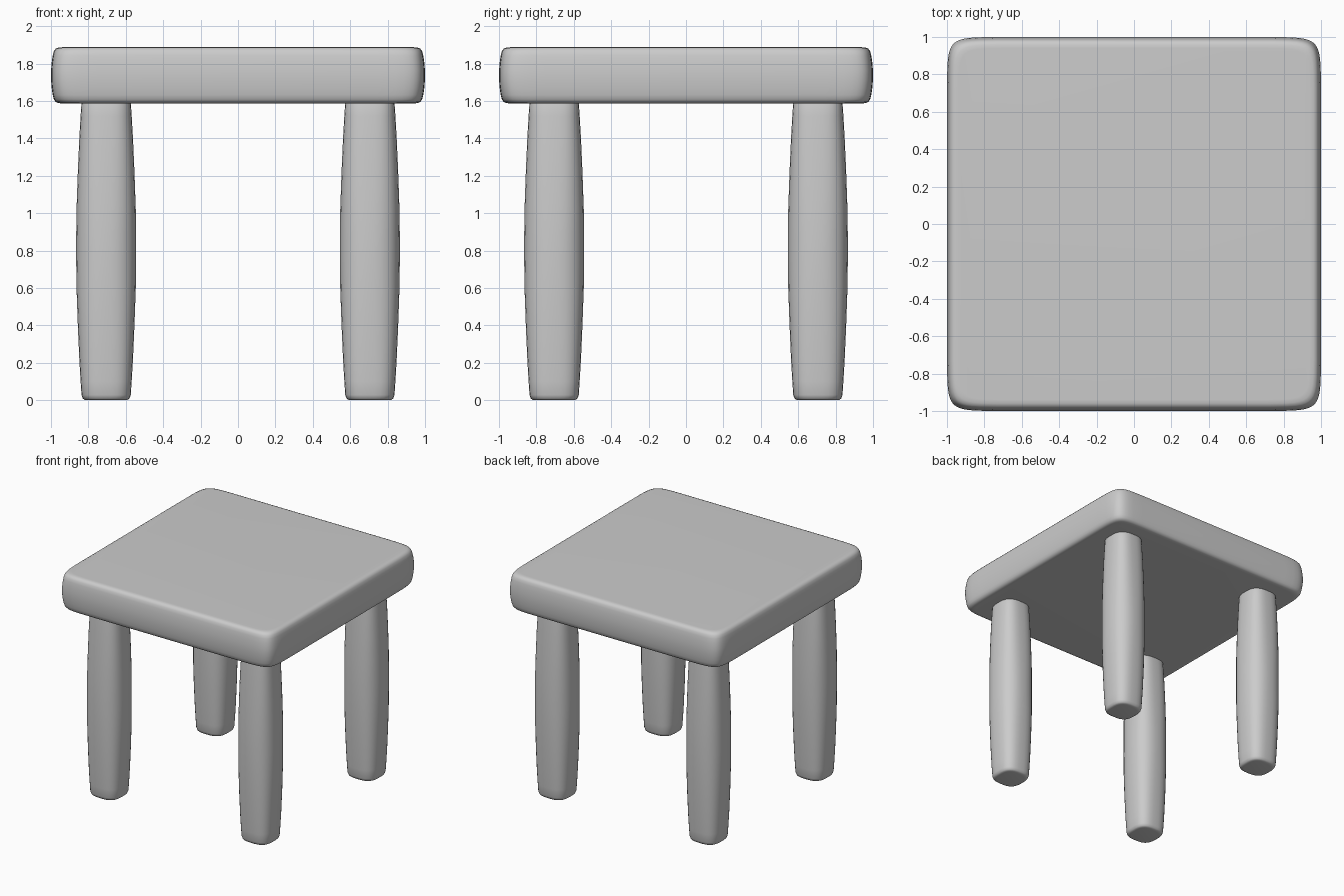
import bpy, bmesh
from math import sin, cos, pi, copysign

if "Cube" in bpy.data.objects:
    bpy.data.objects.remove(bpy.data.objects["Cube"])


def rounded_ring(r, n, z, count):
    """Rounded-square cross-section; a higher n is squarer."""
    pts = []
    for i in range(count):
        t = 2 * pi * (i + 0.5) / count
        c, s = cos(t), sin(t)
        pts.append((r * copysign(abs(c) ** (2 / n), c),
                    r * copysign(abs(s) ** (2 / n), s), z))
    return pts


def loft(name, profile, n_mid, n_end, count, location=(0, 0, 0)):
    """Skin a stack of rounded squares given as (z, half width)."""
    bm = bmesh.new()
    z0, z1 = profile[0][0], profile[-1][0]
    rings = []
    for z, r in profile:
        k = abs(2 * (z - z0) / (z1 - z0) - 1)
        n = n_mid + (n_end - n_mid) * k
        rings.append([bm.verts.new(p) for p in rounded_ring(r, n, z, count)])
    for a, b in zip(rings, rings[1:]):
        for i in range(count):
            j = (i + 1) % count
            bm.faces.new((a[i], a[j], b[j], b[i]))
    bm.faces.new(rings[0][::-1])
    bm.faces.new(rings[-1])
    mesh = bpy.data.meshes.new(name)
    bm.to_mesh(mesh)
    bm.free()
    mesh.shade_smooth()
    obj = bpy.data.objects.new(name, mesh)
    obj.location = location
    bpy.context.collection.objects.link(obj)
    return obj


def mirrored(half, height):
    """Complete a profile by reflecting its lower half."""
    return half + [(height - z, r) for z, r in reversed(half)]


# Seat: thick slab with softened edges and slightly bowed sides
slab = mirrored([(0, 0.94), (0.001, 0.96), (0.008, 0.975), (0.022, 0.985),
                 (0.045, 0.991), (0.08, 0.996), (0.125, 1.0)], 0.3)
loft("seat", slab, 19, 19, 48, (0, 0, 1.587))

# Legs: barrel-shaped posts, squarer toward the ends
post = mirrored([(0, 0.10), (0.002, 0.115), (0.009, 0.125), (0.028, 0.132),
                 (0.1, 0.137), (0.22, 0.144), (0.4, 0.152), (0.6, 0.159),
                 (0.76, 0.161)], 1.62)
for depth, sy in (("front", -1), ("back", 1)):
    for side, sx in (("left", -1), ("right", 1)):
        loft(f"{depth}_{side}_leg", post, 2.4, 2.9, 32,
             (0.705 * sx, 0.705 * sy, 0))
